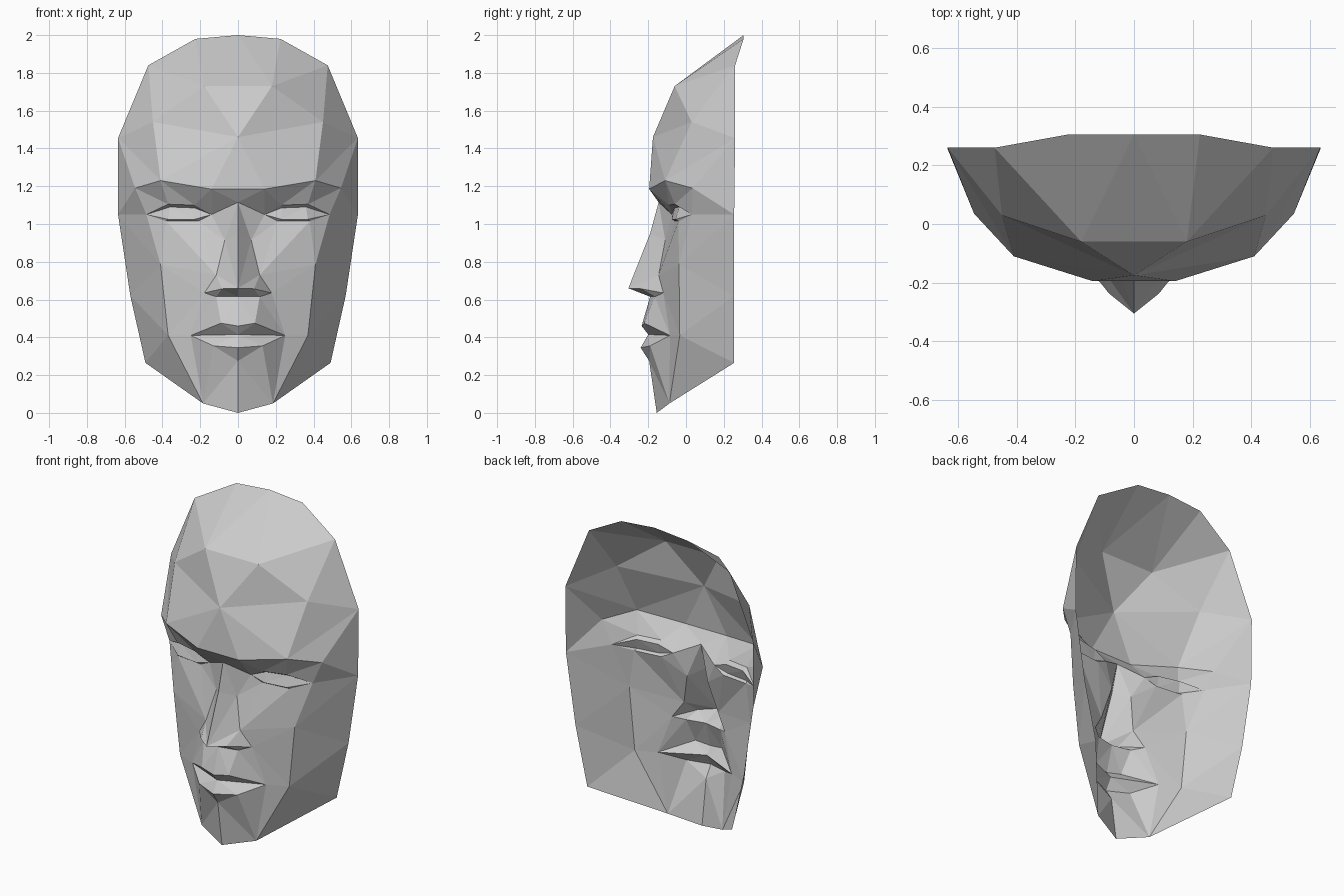
import bpy, bmesh
from mathutils import Vector

if "Cube" in bpy.data.objects:
    bpy.data.objects.remove(bpy.data.objects["Cube"])

P = {}


def points(text_names, coords):
    for name, co in zip(text_names.split(), coords):
        P[name] = Vector(co)


def part(name, fans):
    """Half of a part from triangle fans (hub, then rim), mirrored across x."""
    bm = bmesh.new()
    made = {}

    def vert(n):
        if n not in made:
            made[n] = bm.verts.new(P[n])
        return made[n]

    for fan in fans:
        hub, *rim = fan.split()
        for a, b in zip(rim, rim[1:]):
            bm.faces.new((vert(hub), vert(a), vert(b)))
    bmesh.ops.recalc_face_normals(bm, faces=bm.faces)
    bm.normal_update()
    if sum(f.normal.y * f.calc_area() for f in bm.faces) > 0:
        bmesh.ops.reverse_faces(bm, faces=bm.faces)
    me = bpy.data.meshes.new(name)
    bm.to_mesh(me)
    bm.free()
    ob = bpy.data.objects.new(name, me)
    bpy.context.collection.objects.link(ob)
    mod = ob.modifiers.new("mirror", 'MIRROR')
    mod.use_clip = True


# Landmarks: crown edge and forehead
points("T0 T1 T2 T3 Fm F1 F2 F0", [
    (0, .305, 2), (.225, .305, 1.98), (.475, .26, 1.84), (.635, .26, 1.455),
    (0, -.06, 1.73), (.18, -.06, 1.73), (.45, .03, 1.54), (0, -.175, 1.46)])
# Brow line
points("B0 B1 B2 B3", [
    (0, -.195, 1.185), (.14, -.195, 1.185), (.41, -.11, 1.23), (.545, .035, 1.19)])
# Eye: corners, upper lid, inset upper, inset lower, lower lid
points("I E U0 U1 V0 V1 w0 w1 L0 L1", [
    (.14, -.075, 1.05), (.485, .03, 1.05),
    (.23, -.09, 1.1), (.37, -.06, 1.105), (.23, -.06, 1.085), (.36, -.035, 1.09),
    (.23, -.075, 1.025), (.37, -.055, 1.025), (.21, -.06, 1.015), (.38, -.04, 1.015)])
# Nose: ridge, side crease, wing, base
points("N R T Q1 Q2 W A N0 N1", [
    (0, -.145, 1.115), (0, -.19, .95), (0, -.305, .66),
    (.07, -.11, .915), (.115, -.145, .73), (.178, -.12, .635), (.085, -.237, .657),
    (0, -.19, .615), (.115, -.165, .615)])
# Mouth and chin
points("X0 X1 M Z0 Y0 Y1 K0 D", [
    (0, -.235, .46), (.09, -.22, .475), (.25, -.085, .41), (0, -.2, .415),
    (0, -.24, .345), (.13, -.19, .355), (0, -.195, .275), (0, -.155, 0)])
# Cheek ridge and side edge
points("C1 C2 C3 S1 S2 S3", [
    (.41, -.037, .785), (.37, -.033, .41), (.185, -.088, .05),
    (.635, .255, 1.05), (.57, .255, .62), (.49, .255, .265)])

part("forehead", ["F1 F0 Fm T0 T1 T2 F2 F0", "F2 T2 T3 B2 F0", "F0 B2 B1 B0",
                  "T3 B2 B3 S1"])
part("brow_underside", ["B1 B0 N I U0 B2", "U1 U0 B2 B3 E"])
part("eyes", ["U0 I V0 V1 U1", "V1 U1 E w1 w0 V0", "w0 V0 I L0 L1 w1", "L1 w1 E"])
part("nose", ["Q1 I N R T Q2", "A T Q2 W N1 N0 T"])
part("cheeks", ["L0 I Q1 Q2 L1", "C1 L1 E S1 S2 C2 W Q2 L1", "E B3 S1",
                "W C2 M N1", "C2 S2 S3 C3 M"])
part("lips", ["Z0 X0 X1 M Y1 Y0", "N1 M X1 N0", "X0 X1 N0"])
part("chin", ["K0 Y0 Y1 C3 D", "C3 Y1 M"])
